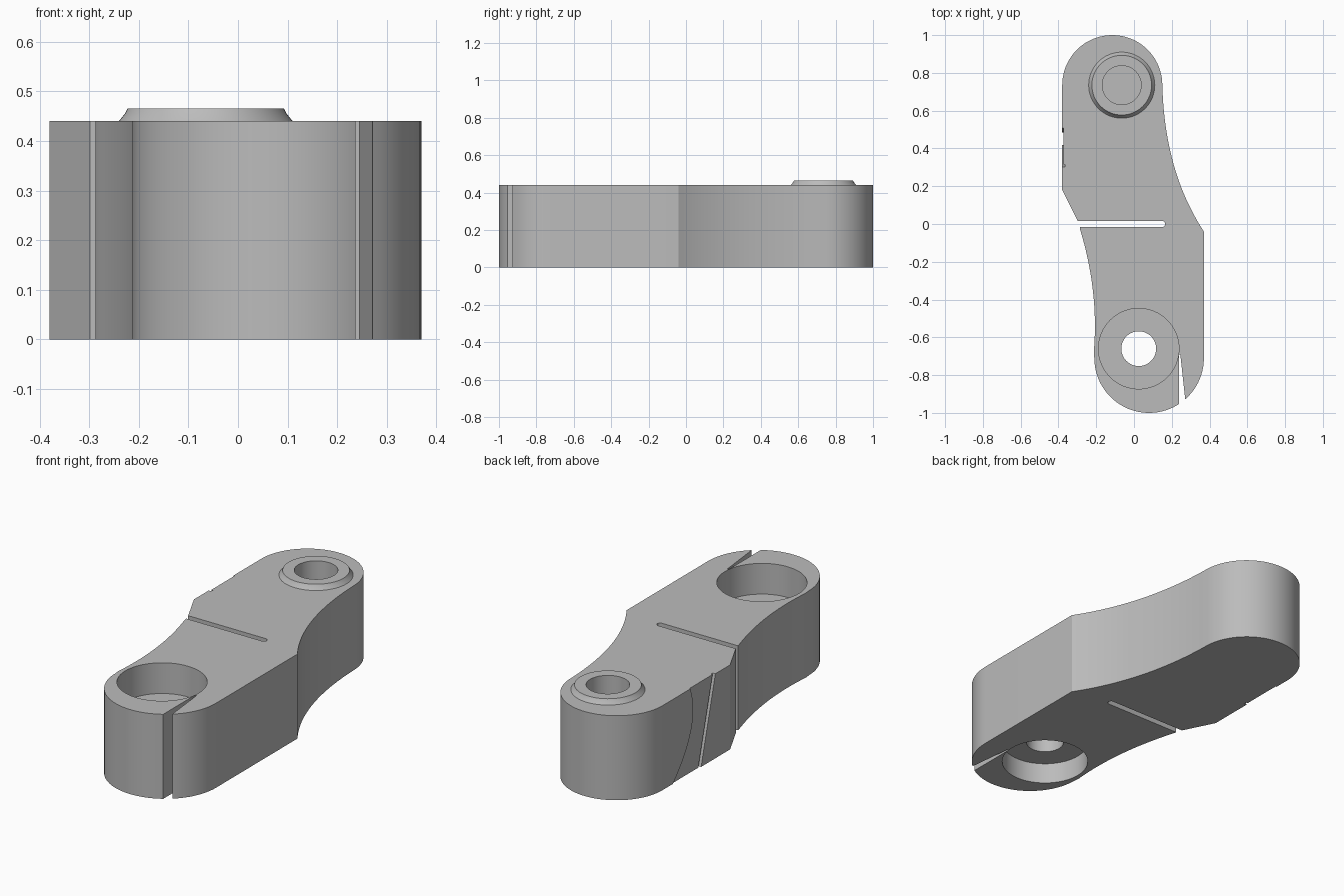
import bpy, bmesh, math
from mathutils import Vector

if "Cube" in bpy.data.objects:
    bpy.data.objects.remove(bpy.data.objects["Cube"])

TOP = 0.44
grey = bpy.data.materials.new("plain grey")
grey.use_nodes = True
tone = (0.5, 0.5, 0.5, 1)
grey.diffuse_color = tone
grey.node_tree.nodes["Principled BSDF"].inputs["Base Color"].default_value = tone


def arc(cx, cy, r, a0, a1, n):
    """Points along a circular arc, angles in degrees."""
    steps = [math.radians(a0 + (a1 - a0) * i / n) for i in range(n + 1)]
    return [(cx + r * math.cos(a), cy + r * math.sin(a)) for a in steps]


def curve(p0, p1, p2, n=24):
    """Quadratic curve from p0 to p2."""
    p0, p1, p2 = map(Vector, (p0, p1, p2))
    ts = [i / n for i in range(n + 1)]
    return [tuple(p0 * (1 - t) ** 2 + p1 * 2 * t * (1 - t) + p2 * t * t) for t in ts]


def prism(name, points, low, high, axis="z"):
    """Extrude a flat outline along z, or a (y, z) outline along x."""
    bm = bmesh.new()
    place = (lambda u, v: (u, v, low)) if axis == "z" else (lambda u, v: (low, u, v))
    step = (0, 0, high - low) if axis == "z" else (high - low, 0, 0)
    face = bm.faces.new([bm.verts.new(place(u, v)) for u, v in points])
    ext = bmesh.ops.extrude_face_region(bm, geom=[face])
    moved = [g for g in ext["geom"] if isinstance(g, bmesh.types.BMVert)]
    bmesh.ops.translate(bm, verts=moved, vec=step)
    bmesh.ops.recalc_face_normals(bm, faces=bm.faces)
    return finish(name, bm)


def lathe(name, centre, profile, n=64):
    """Revolve a closed (radius, z) profile about a vertical axis."""
    bm = bmesh.new()
    rings = []
    for r, z in profile:
        rings.append([bm.verts.new((x, y, z)) for x, y in arc(*centre, r, 0, 360, n)[:-1]])
    for a, b in zip(rings, rings[1:] + rings[:1]):
        for i in range(n):
            j = (i + 1) % n
            bm.faces.new((a[i], a[j], b[j], b[i]))
    bmesh.ops.recalc_face_normals(bm, faces=bm.faces)
    return finish(name, bm)


def finish(name, bm):
    mesh = bpy.data.meshes.new(name)
    bm.to_mesh(mesh)
    bm.free()
    mesh.materials.append(grey)
    ob = bpy.data.objects.new(name, mesh)
    bpy.context.collection.objects.link(ob)
    return ob


def activate(ob):
    bpy.ops.object.select_all(action="DESELECT")
    ob.select_set(True)
    bpy.context.view_layer.objects.active = ob


def cut(target, cutter):
    cutter.hide_render = True
    activate(target)
    mod = target.modifiers.new("cut", "BOOLEAN")
    mod.operation, mod.solver, mod.object = "DIFFERENCE", "EXACT", cutter
    bpy.ops.object.modifier_apply(modifier=mod.name)
    bpy.data.objects.remove(cutter)


def disc(name, centre, r, low, high):
    return prism(name, arc(*centre, r, 0, 360, 64)[:-1], low, high)


# Arm body: two rounded ends joined by concave flanks
outline = arc(-0.115, 0.735, 0.265, 4, 180, 40)
outline += [(-0.38, 0.18), (-0.29, 0.0)]
outline += curve((-0.285, -0.03), (-0.185, -0.36), (-0.213, -0.68))
outline += arc(0.08, -0.71, 0.29, 180, 360, 40)
outline += curve((0.37, -0.04), (0.16, 0.28), (0.15, 0.74))[:-1]
body = prism("arm_body", outline, 0, TOP)

# Stepped clamp bore: wide pockets above and below a thin inner flange
bore = (0.025, -0.66)
cut(body, disc("upper_pocket", bore, 0.213, 0.28, 0.6))
cut(body, disc("lower_pocket", bore, 0.213, -0.1, 0.11))
cut(body, disc("through_hole", bore, 0.092, -0.1, 0.6))

# Tapered clamp slit and round-ended cross slot
slit = [(0.237, -1.1), (0.237, -0.69), (0.245, -0.69), (0.29, -1.1)]
cut(body, prism("clamp_slit", slit, -0.1, 0.6))
slot = [(-0.6, 0.016), (-0.6, -0.016)] + arc(0.149, 0, 0.016, -90, 90, 12)
cut(body, prism("cross_slot", slot, -0.1, 0.6))

# Blind bore in the boss end
boss = (-0.065, 0.735)
cut(body, disc("blind_bore", boss, 0.103, 0.15, 0.6))

# Shallow side relief with a slanted edge groove
relief = [(0.30, 0.5), (0.45, -0.1)] + curve((0.67, -0.02), (0.38, 0.26), (0.54, 0.5), 16)
cut(body, prism("side_relief", relief, -0.5, -0.374, "x"))
groove = [(0.285, 0.5), (0.30, 0.5), (0.46, -0.1), (0.445, -0.1)]
cut(body, prism("side_groove", groove, -0.5, -0.365, "x"))

# Raised collar with a sloped rim around the blind bore
collar = lathe("boss_collar", boss, [(0.103, TOP - 0.01), (0.175, TOP - 0.01),
                                     (0.175, TOP), (0.163, 0.455), (0.158, 0.465), (0.103, 0.465)])

for ob in (body, collar):
    activate(ob)
    bpy.ops.object.shade_smooth_by_angle(angle=math.radians(25))
